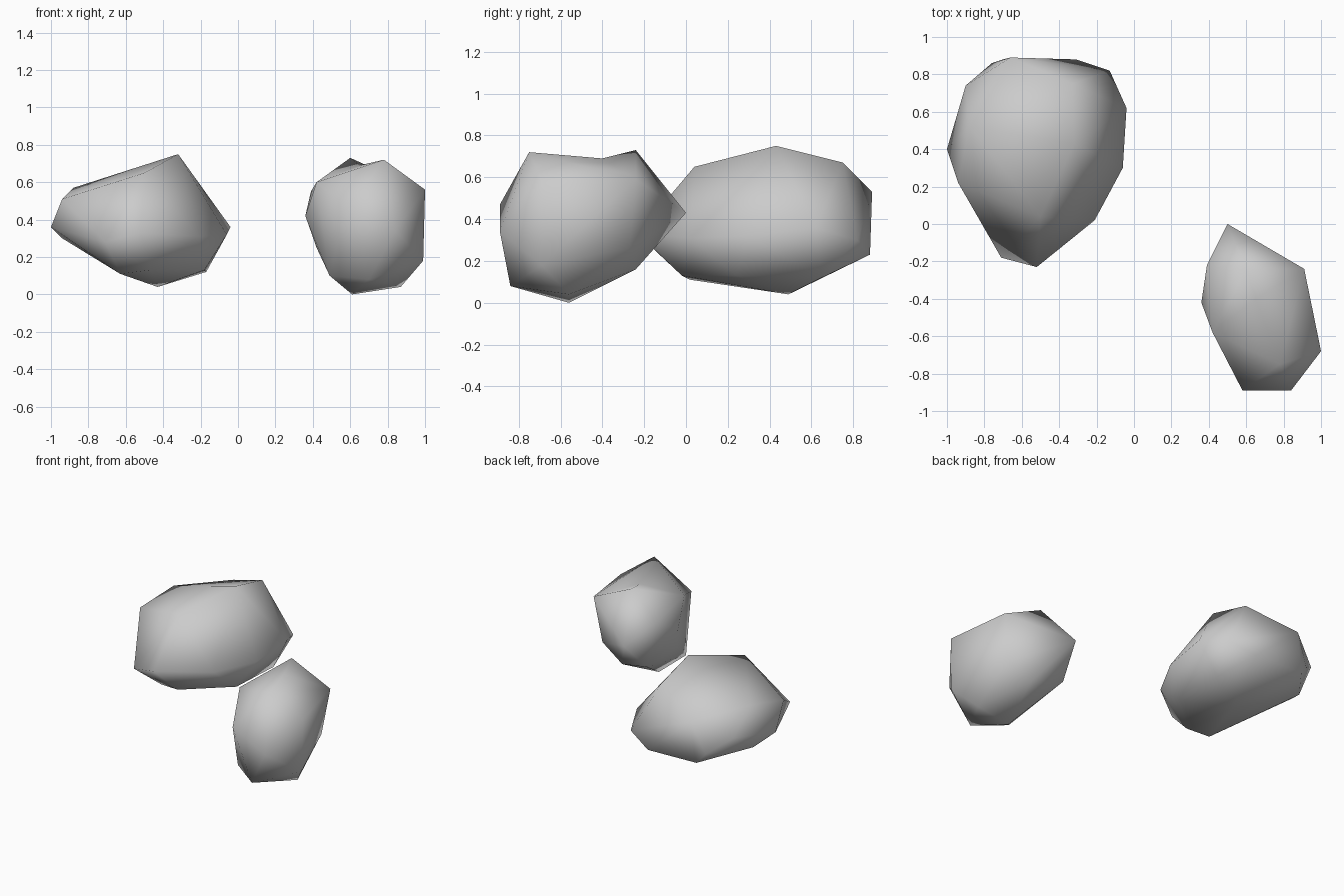
import bpy
import bmesh
from mathutils import Vector

default_cube = bpy.data.objects.get("Cube")
if default_cube:
    bpy.data.objects.remove(default_cube, do_unlink=True)

# Plain stone colour
stone_grey = bpy.data.materials.new("stone_grey")
stone_grey.use_nodes = True
stone_colour = (0.6, 0.6, 0.6, 1.0)
stone_grey.diffuse_color = stone_colour
stone_shader = next(n for n in stone_grey.node_tree.nodes if n.type == "BSDF_PRINCIPLED")
stone_shader.inputs["Base Color"].default_value = stone_colour
stone_shader.inputs["Roughness"].default_value = 0.9


def make_rock(name, crown, girdle, base, dents=(), dent_depth=0.05):
    """Wrap a faceted boulder around its corner points, given in hundredths.

    Dents are corners that are pressed down once the hull is closed."""
    mesh = bpy.data.meshes.new(name)
    shape = bmesh.new()
    for corner in crown + girdle + base:
        shape.verts.new(Vector(corner) / 100)
    hollows = [shape.verts.new(Vector(corner) / 100) for corner in dents]
    bmesh.ops.convex_hull(shape, input=shape.verts, use_existing_faces=False)
    for hollow in hollows:
        hollow.co.z -= dent_depth
    # Remove any corner that ended up inside the hull
    loose = [v for v in shape.verts if not v.link_faces]
    bmesh.ops.delete(shape, geom=loose, context="VERTS")
    bmesh.ops.recalc_face_normals(shape, faces=shape.faces)
    for face in shape.faces:
        face.smooth = True
    shape.to_mesh(mesh)
    shape.free()
    mesh.materials.append(stone_grey)
    rock = bpy.data.objects.new(name, mesh)
    bpy.context.scene.collection.objects.link(rock)
    return rock


# Large boulder at the back right
make_rock(
    "large_rock",
    crown=[(-32, 43, 75), (-33, 75, 67), (-50, 4, 65), (-88, 52, 57),
           (-94, 22, 51), (-66, 89, 53)],
    girdle=[(-100, 40, 36), (-94, 57, 30), (-90, 74, 42), (-71, -18, 28),
            (-52, -23, 33), (-21, 2, 31), (-6, 30, 32), (-4, 62, 36),
            (-13, 82, 30), (-76, 86, 31)],
    base=[(-31, 88, 23), (-70, 88, 24), (-43, 49, 4), (-63, 2, 11),
          (-47, -2, 13), (-18, 24, 13), (-17, 65, 12)],
)

# Small boulder at the front left, with a shallow dip along its ridge
make_rock(
    "small_rock",
    crown=[(60, -24, 73), (78, -75, 72), (42, -58, 60), (39, -22, 55),
           (91, -24, 59), (100, -68, 56)],
    girdle=[(50, 0, 43), (36, -42, 42), (58, -89, 47), (84, -89, 34),
            (86, -27, 26), (45, -19, 22), (42, -50, 25), (99, -69, 18)],
    base=[(68, -24, 16), (49, -70, 10), (70, -84, 8), (87, -56, 4),
          (61, -56, 0)],
    dents=[(65, -40, 74)],
)
